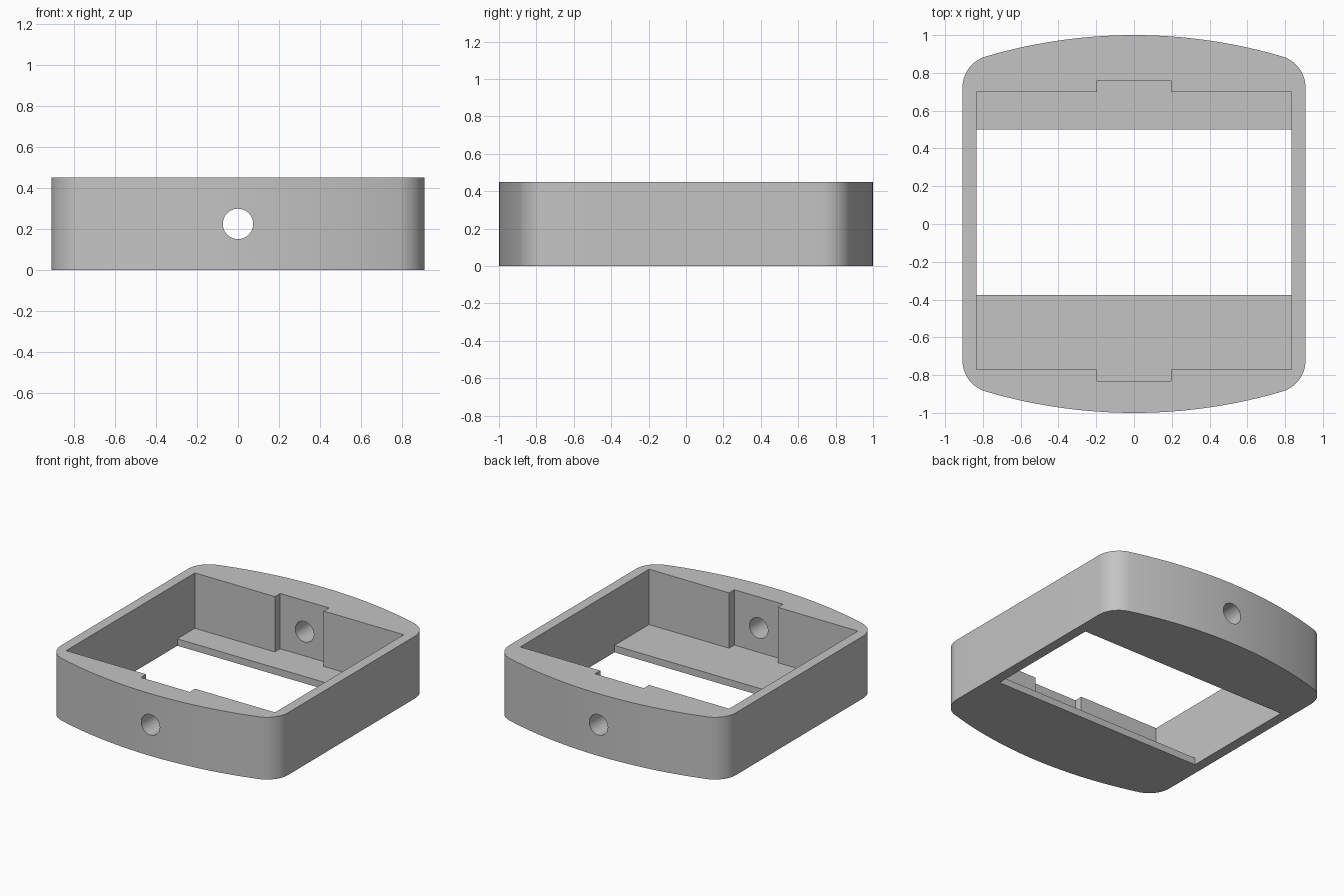
import bpy, bmesh, math
from mathutils import Matrix

cube = bpy.data.objects.get("Cube")
if cube:
    bpy.data.objects.remove(cube, do_unlink=True)

HEIGHT, FLOOR = 0.45, 0.05
HALF_W, CORNER_R, END_R = 0.908, 0.17, 2.78

grey = bpy.data.materials.new("plain grey")
grey.use_nodes = True
colour = (0.55, 0.55, 0.55, 1)
grey.diffuse_color = colour
grey.node_tree.nodes["Principled BSDF"].inputs["Base Color"].default_value = colour


def finish(name, bm):
    bmesh.ops.recalc_face_normals(bm, faces=bm.faces)
    mesh = bpy.data.meshes.new(name)
    bm.to_mesh(mesh)
    bm.free()
    mesh.materials.append(grey)
    obj = bpy.data.objects.new(name, mesh)
    bpy.context.collection.objects.link(obj)
    return obj


def prism(name, outline, z0, z1):
    """Extrude a flat outline from z0 up to z1."""
    bm = bmesh.new()
    face = bm.faces.new([bm.verts.new((x, y, z0)) for x, y in outline])
    top = bmesh.ops.extrude_face_region(bm, geom=[face])["geom"]
    for v in top:
        if isinstance(v, bmesh.types.BMVert):
            v.co.z = z1
    return finish(name, bm)


def cut(body, cutter):
    """Subtract the cutter from the body and discard the cutter."""
    mod = body.modifiers.new("cut", 'BOOLEAN')
    mod.operation, mod.solver, mod.object = 'DIFFERENCE', 'EXACT', cutter
    bpy.context.view_layer.objects.active = body
    bpy.ops.object.modifier_apply(modifier=mod.name)
    bpy.data.objects.remove(cutter, do_unlink=True)


# Outer outline: straight sides, rounded corners, gently bowed ends
cx = HALF_W - CORNER_R
reach = END_R - CORNER_R
cy = math.sqrt(reach ** 2 - cx ** 2) + 1 - END_R
tangent = math.asin(cx / reach)
quarter = []
for i in range(13):
    a = (math.pi / 2 - tangent) * i / 12
    quarter.append((cx + CORNER_R * math.cos(a), cy + CORNER_R * math.sin(a)))
for i in range(1, 13):
    a = tangent * (1 - i / 12)
    quarter.append((END_R * math.sin(a), 1 - END_R + END_R * math.cos(a)))
half = quarter + [(-x, y) for x, y in quarter[-2::-1]]
outline = half + [(-x, -y) for x, y in half]
frame = prism("frame", outline, 0, HEIGHT)

# Pocket with a shallow notch in the middle of each end wall
IN_W, BACK, FRONT, NOTCH_W, NOTCH = 0.835, 0.70, -0.77, 0.195, 0.06
side = [(IN_W, FRONT), (IN_W, BACK), (NOTCH_W, BACK), (NOTCH_W, BACK + NOTCH)]
pocket = side + [(-x, y) for x, y in reversed(side)]
pocket += [(-NOTCH_W, FRONT), (-NOTCH_W, FRONT - NOTCH),
           (NOTCH_W, FRONT - NOTCH), (NOTCH_W, FRONT)]
cut(frame, prism("pocket_cutter", pocket, FLOOR, HEIGHT + 0.1))

# Opening through the floor, leaving a ledge at each end
opening = [(-IN_W, -0.375), (IN_W, -0.375), (IN_W, 0.5), (-IN_W, 0.5)]
cut(frame, prism("opening_cutter", opening, -0.1, HEIGHT + 0.1))

# Round hole through both end walls
bm = bmesh.new()
bmesh.ops.create_cone(
    bm, cap_ends=True, segments=40, radius1=0.074, radius2=0.074, depth=2.4,
    matrix=Matrix.Translation((0, 0, HEIGHT / 2)) @ Matrix.Rotation(math.pi / 2, 4, 'X'))
cut(frame, finish("hole_cutter", bm))

# Smooth curves, sharp edges
bpy.ops.object.select_all(action='DESELECT')
frame.select_set(True)
bpy.context.view_layer.objects.active = frame
bpy.ops.object.shade_smooth_by_angle(angle=math.radians(30))
